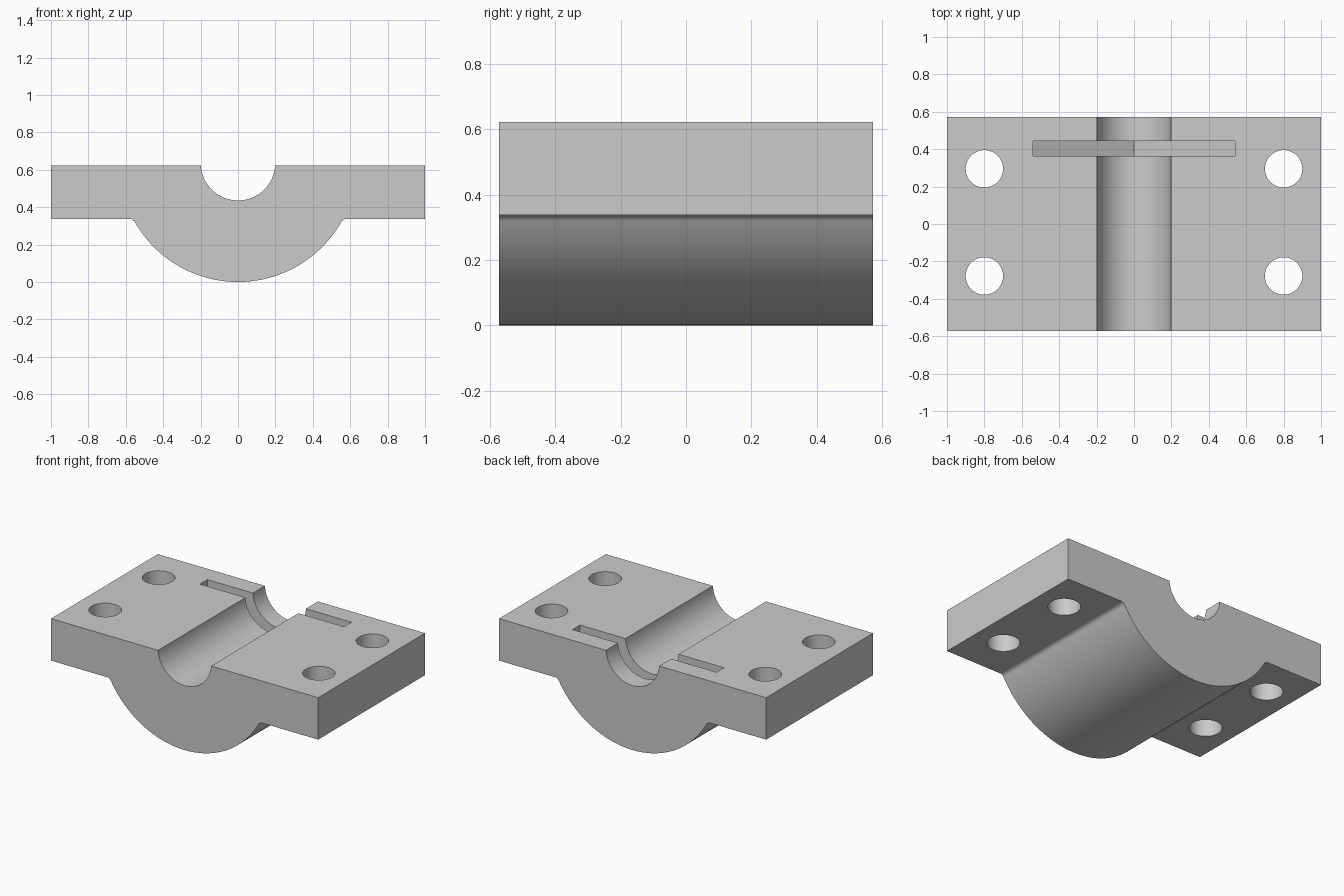
import bpy
import bmesh
from math import sin, cos, pi, atan2, radians
from mathutils import Matrix, Vector

if "Cube" in bpy.data.objects:
    bpy.data.objects.remove(bpy.data.objects["Cube"])

TOP, FLANGE, HALF_Y = 0.622, 0.338, 0.571
AXIS_Z, OUTER_R, BORE_R = 0.635, 0.635, 0.199
FILLET_R, FILLET_X = 0.037, 0.583

grey = bpy.data.materials.new("light_grey")
grey.use_nodes = True
colour = (0.6, 0.6, 0.6, 1)
grey.diffuse_color = colour
grey.node_tree.nodes["Principled BSDF"].inputs["Base Color"].default_value = colour


def arc(cx, cz, r, start, end, steps):
    angles = [start + (end - start) * i / steps for i in range(steps + 1)]
    return [(cx + r * cos(a), cz + r * sin(a)) for a in angles]


def prism(name, points, y0, y1):
    """Extrude an x-z outline along y."""
    bm = bmesh.new()
    face = bm.faces.new([bm.verts.new((x, y0, z)) for x, z in points])
    new = bmesh.ops.extrude_face_region(bm, geom=[face])["geom"]
    moved = [v for v in new if isinstance(v, bmesh.types.BMVert)]
    bmesh.ops.translate(bm, verts=moved, vec=Vector((0, y1 - y0, 0)))
    bmesh.ops.recalc_face_normals(bm, faces=bm.faces)
    return finish(name, bm)


def finish(name, bm):
    mesh = bpy.data.meshes.new(name)
    bm.to_mesh(mesh)
    bm.free()
    mesh.materials.append(grey)
    obj = bpy.data.objects.new(name, mesh)
    bpy.context.collection.objects.link(obj)
    return obj


def cut(target, cutter):
    cutter.hide_render = True
    mod = target.modifiers.new(cutter.name, "BOOLEAN")
    mod.operation, mod.solver, mod.object = "DIFFERENCE", "EXACT", cutter
    bpy.ops.object.select_all(action="DESELECT")
    target.select_set(True)
    bpy.context.view_layer.objects.active = target
    bpy.ops.object.modifier_apply(modifier=mod.name)
    bpy.data.objects.remove(cutter)


# Half profile: bottom arc, fillet, flange and half bore
fillet_z = FLANGE - FILLET_R
join = atan2(fillet_z - AXIS_Z, FILLET_X)
half = arc(0, AXIS_Z, OUTER_R, -pi / 2, join, 32)
half += arc(FILLET_X, fillet_z, FILLET_R, join + pi, pi / 2, 8)[1:]
half += [(1, FLANGE), (1, TOP)]
bore_start = atan2(TOP - AXIS_Z, BORE_R)
half += arc(0, AXIS_Z, BORE_R, bore_start, -pi / 2, 24)
outline = half + [(-x, z) for x, z in half[-2:0:-1]]
block = prism("bearing_block", outline, -HALF_Y, HALF_Y)

# Hexagonal seal slot around the bore axis
hexagon = arc(0, AXIS_Z, 0.623, -pi / 2, 1.5 * pi, 6)[:-1]
cut(block, prism("seal_slot", hexagon, 0.363, 0.443))

# Four bolt holes
for x in (-0.8, 0.8):
    for y in (-0.278, 0.295):
        bm = bmesh.new()
        bmesh.ops.create_cone(bm, cap_ends=True, segments=48, radius1=0.1,
                              radius2=0.1, depth=1,
                              matrix=Matrix.Translation((x, y, 0.5)))
        cut(block, finish("bolt_hole", bm))

bpy.ops.object.shade_smooth_by_angle(angle=radians(28))
